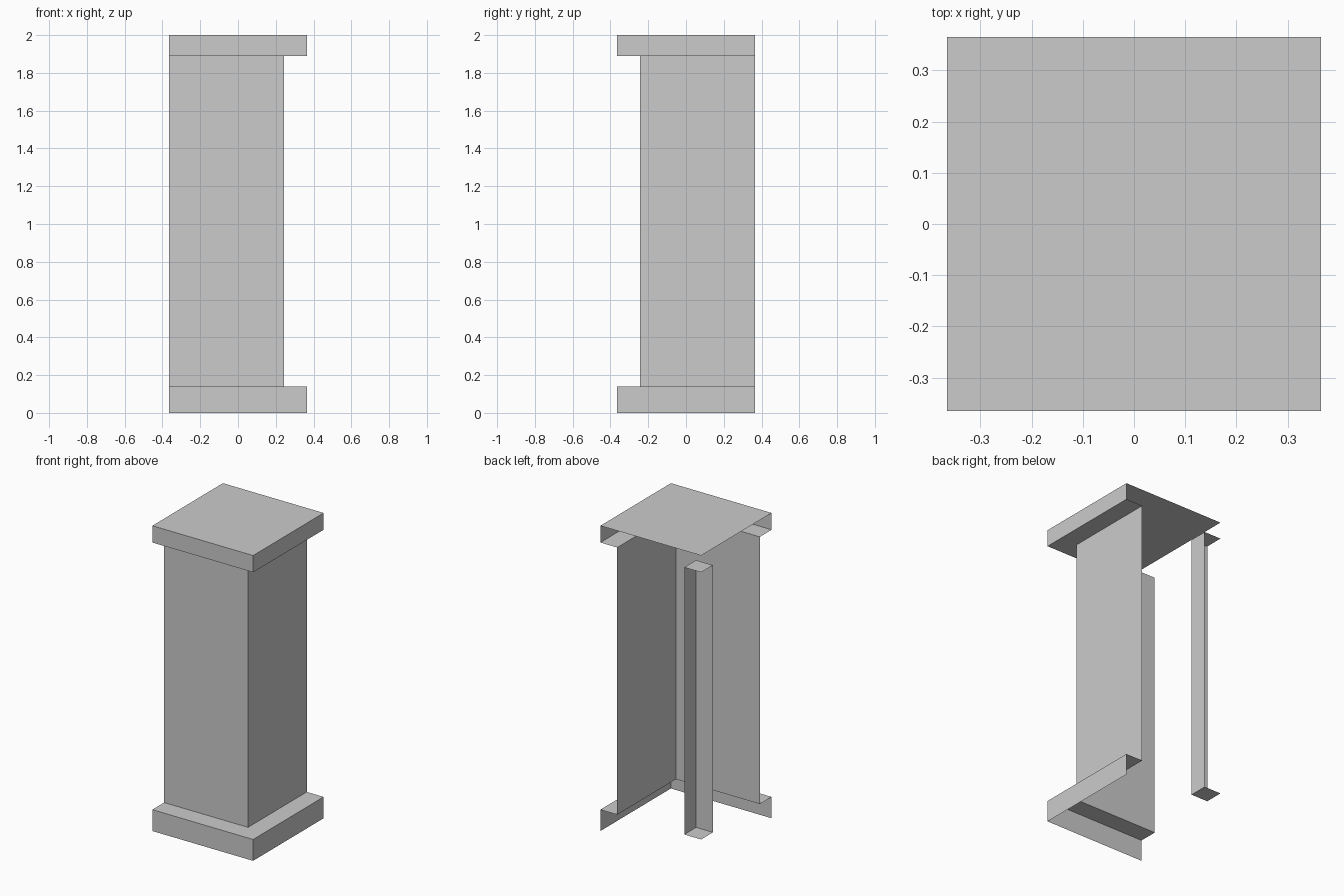
import bpy, bmesh

if "Cube" in bpy.data.objects:
    bpy.data.objects.remove(bpy.data.objects["Cube"])

R = 0.365            # half width of cap and base
S = 0.243            # half width of shaft
BASE, CAP, TOP = 0.14, 1.89, 2.0


def make_object(name, bm):
    mesh = bpy.data.meshes.new(name)
    bm.to_mesh(mesh)
    bm.free()
    obj = bpy.data.objects.new(name, mesh)
    bpy.context.collection.objects.link(obj)
    return obj


def corner_sweep(name, profile):
    """Sweep a (radius, height) profile along the front and right sides, mitred."""
    bm = bmesh.new()
    rows = [[bm.verts.new(p) for p in ((-R, -r, z), (r, -r, z), (r, R, z))]
            for r, z in profile]
    for low, high in zip(rows, rows[1:]):
        for i in range(2):
            bm.faces.new((low[i], low[i + 1], high[i + 1], high[i]))
    return make_object(name, bm)


# Front and right sides: base with ledge, shaft panels, cap with underside
corner_sweep("base_sides", [(R, 0), (R, BASE), (S, BASE)])
corner_sweep("shaft_panels", [(S, BASE), (S, CAP)])
corner_sweep("cap_sides", [(S, CAP), (R, CAP), (R, TOP)])

# Flat top of the cap
bm = bmesh.new()
bm.faces.new([bm.verts.new((x, y, TOP)) for x, y in ((-R, -R), (R, -R), (R, R), (-R, R))])
make_object("cap_top", bm)

# Back left corner notch: box open on its two outer sides, facing inwards
bm = bmesh.new()
bmesh.ops.create_cube(bm, size=1)
outer = [f for f in bm.faces if f.normal.x < -0.5 or f.normal.y > 0.5]
bmesh.ops.delete(bm, geom=outer, context='FACES')
w = R - S
bmesh.ops.scale(bm, vec=(w, w, CAP - BASE), verts=bm.verts)
bmesh.ops.translate(bm, vec=(-(R + S) / 2, (R + S) / 2, (CAP + BASE) / 2), verts=bm.verts)
bmesh.ops.reverse_faces(bm, faces=bm.faces)
make_object("back_corner_notch", bm)
